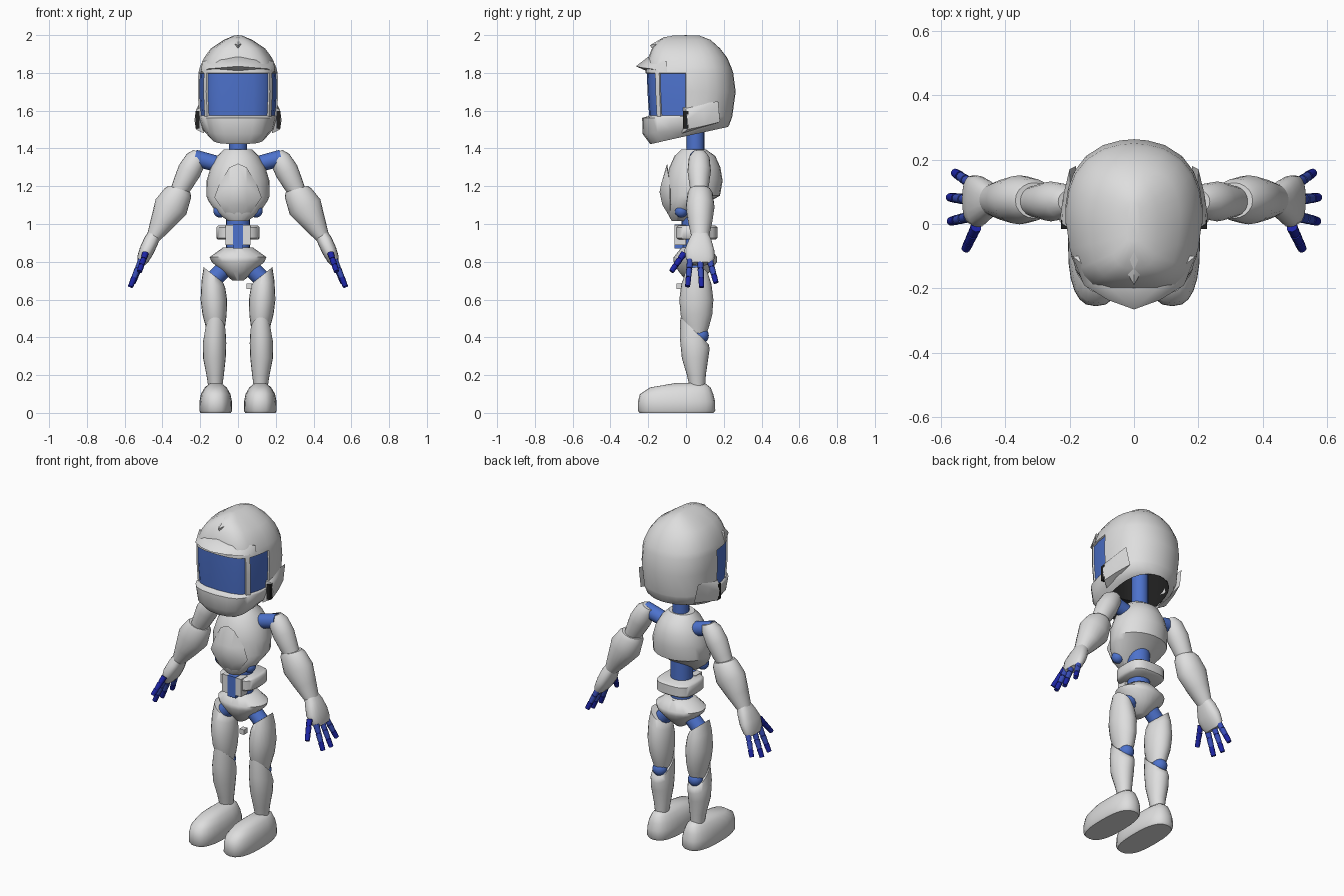
import bpy, bmesh, math
from mathutils import Vector

if "Cube" in bpy.data.objects:
    bpy.data.objects.remove(bpy.data.objects["Cube"])


def mat(name, rgb):
    m = bpy.data.materials.new(name)
    m.diffuse_color = (*rgb, 1)
    m.use_nodes = True
    m.node_tree.nodes["Principled BSDF"].inputs["Base Color"].default_value = m.diffuse_color
    return m


GREY = mat("light grey shell", (0.73, 0.73, 0.73))
BLUE = mat("blue joint", (0.075, 0.17, 0.61))
NAVY = mat("navy finger", (0.012, 0.018, 0.38))
MID = mat("mid blue finger", (0.04, 0.075, 0.48))
DARK = mat("dark lining", (0.015, 0.015, 0.015))


def finish(name, bm, mats, mirror=False, angle=40, recalc=True):
    if recalc:
        bmesh.ops.recalc_face_normals(bm, faces=bm.faces[:])
    me = bpy.data.meshes.new(name)
    bm.to_mesh(me)
    bm.free()
    for m in mats:
        me.materials.append(m)
    for p in me.polygons:
        p.use_smooth = True
    me.set_sharp_from_angle(angle=math.radians(angle))
    ob = bpy.data.objects.new(name, me)
    bpy.context.collection.objects.link(ob)
    if mirror:
        mod = ob.modifiers.new("mirror", 'MIRROR')
        mod.use_mirror_merge = False
    return ob


def bridge(bm, rings):
    """Quads between successive closed rings; returns rows of faces."""
    n = len(rings[0])
    return [[bm.faces.new((a[i], a[(i + 1) % n], b[(i + 1) % n], b[i])) for i in range(n)]
            for a, b in zip(rings, rings[1:])]


def loft(name, rings, m, mirror=False, n=20, p=2.0, angle=50):
    """Rings are (z, cx, cy, rx, ry, tilt along x, tilt along y)."""
    bm = bmesh.new()
    rows = []
    for r in rings:
        z, cx, cy, rx, ry, sx, sy = (tuple(r) + (0, 0))[:7]
        row = []
        for i in range(n):
            c, s = math.cos(2 * math.pi * i / n), math.sin(2 * math.pi * i / n)
            dx = rx * math.copysign(abs(c) ** (2 / p), c)
            dy = ry * math.copysign(abs(s) ** (2 / p), s)
            row.append(bm.verts.new((cx + dx, cy + dy, z + sx * dx + sy * dy)))
        rows.append(row)
    bridge(bm, rows)
    bm.faces.new(rows[0])
    bm.faces.new(rows[-1])
    return finish(name, bm, [m], mirror, angle)


def hull(name, pts, m, mirror=False, both=False, angle=40):
    """Convex solid; both=True also adds the points reflected in x."""
    bm = bmesh.new()
    for x, y, z in pts:
        bm.verts.new((x, y, z))
        if both and x:
            bm.verts.new((-x, y, z))
    bmesh.ops.convex_hull(bm, input=bm.verts[:])
    bmesh.ops.delete(bm, geom=[v for v in bm.verts if not v.link_faces], context='VERTS')
    return finish(name, bm, [m], mirror, angle)


def box(name, lo, hi, m, mirror=False):
    return hull(name, [(x, y, z) for x in (lo[0], hi[0]) for y in (lo[1], hi[1])
                       for z in (lo[2], hi[2])], m, mirror)


def rods(name, segs, m, mirror=True, n=12):
    """Capped tapered cylinders (start, end, r1, r2) in one object."""
    bm = bmesh.new()
    for a, b, r1, r2 in segs:
        a, b = Vector(a), Vector(b)
        q = (b - a).to_track_quat('Z', 'Y')
        rows = [[bm.verts.new(c + q @ Vector((r * math.cos(2 * math.pi * i / n),
                                              r * math.sin(2 * math.pi * i / n), 0)))
                 for i in range(n)] for c, r in ((a, r1), (b, r2))]
        bridge(bm, rows)
        bm.faces.new(rows[0])
        bm.faces.new(rows[1])
    return finish(name, bm, [m], mirror)


def ball(name, c, r, m):
    bm = bmesh.new()
    bmesh.ops.create_uvsphere(bm, u_segments=16, v_segments=10, radius=r)
    bmesh.ops.translate(bm, verts=bm.verts[:], vec=c)
    return finish(name, bm, [m], True)


# Helmet: open shell from a half outline scaled per height (z, width, front, back, tilt)
HALF = [(0, -1), (.4, -.97), (.66, -.89), (.79, -.76), (.86, -.66), (.95, -.35), (1, 0), (1, .2),
        (.96, .42), (.87, .62), (.7, .8), (.45, .93), (.2, .985), (0, 1)]
OUTLINE = HALF + [(-x, y) for x, y in HALF[-2:0:-1]]
SHELL = [(1.998, .02, .07, .07, 0), (1.975, .075, .14, .13, 0), (1.93, .143, .18, .18, 0),
         (1.88, .18, .2, .218, 0), (1.83, .202, .215, .24, 0), (1.80, .21, .215, .25, 0),
         (1.70, .213, .212, .263, 0), (1.57, .206, .203, .245, 0), (1.562, .206, .232, .243, 0),
         (1.50, .188, .23, .228, .1), (1.465, .15, .19, .222, .22)]


def shell(scales):
    bm = bmesh.new()
    rings = [[bm.verts.new((x * w * k, y * k * (f if y < 0 else b),
                            z - (1 - k) * .2 * (z > 1.8) + t * y * (f if y < 0 else b)))
              for x, y in OUTLINE] for (z, w, f, b, t), k in zip(SHELL, scales)]
    rows = bridge(bm, rings)
    bm.faces.new(rings[0])
    bmesh.ops.recalc_face_normals(bm, faces=bm.faces[:])
    return bm, rows


bm, rows = shell([1] * 11)
n = len(OUTLINE)
# Visor: front pane and two side panes, sunk into the shell
for cols in ((0, 1, 2, n - 1, n - 2, n - 3), (4, 5), (n - 5, n - 6)):
    pane = [rows[r][c] for r in (5, 6) for c in cols]
    bmesh.ops.inset_region(bm, faces=pane, thickness=.004, depth=-.008, use_even_offset=True)
    for f in pane:
        f.material_index = 1
finish("helmet", bm, [GREY, BLUE], recalc=False)
# Dark lining, facing inward
bm, rows = shell([.9] * 9 + [.93, .985])
bmesh.ops.reverse_faces(bm, faces=bm.faces[:])
finish("helmet_lining", bm, [DARK], recalc=False)

hull("helmet_brow", [(.19, -.1, 1.86), (.195, -.1, 1.805), (.155, -.19, 1.822), (.08, -.236, 1.828),
                     (0, -.265, 1.835), (0, -.2, 1.885), (0, -.2, 1.806), (.1, -.175, 1.882)],
     GREY, both=True, angle=60)
hull("helmet_crest", [(0, -.19, 1.947), (.05, -.1, 1.965), (0, -.165, 1.9), (0, -.116, 1.99),
                      (0, 0, 2.0), (0, .1, 1.985), (.03, 0, 1.985)], GREY, both=True, angle=60)
hull("helmet_ear", [(.19, -.02, 1.62), (.18, -.02, 1.48), (.222, 0, 1.605), (.231, .008, 1.55),
                    (.222, .008, 1.5), (.2, .17, 1.65), (.18, .18, 1.54), (.219, .09, 1.61),
                    (.205, .1, 1.52)], GREY, mirror=True, angle=60)
box("ear_slot", (.203, -.016, 1.505), (.226, .012, 1.597), DARK, mirror=True)

# Neck, chest and breastplate
rods("neck", [((0, .05, 1.36), (0, .05, 1.6), .047, .047)], BLUE, mirror=False, n=20)
loft("chest", [(1.395, 0, .04, .075, .065), (1.36, 0, .047, .11, .108), (1.30, 0, .047, .145, .135),
               (1.23, 0, .042, .166, .152), (1.15, 0, .038, .168, .142), (1.125, 0, .015, .158, .12),
               (1.06, 0, -.025, .115, .075), (1.015, 0, -.04, .05, .035)], GREY, n=24, angle=35)
hull("breastplate", [(0, -.1, 1.32), (.045, -.1, 1.3), (.1, -.085, 1.21), (.045, -.132, 1.21),
                     (.125, -.085, 1.14), (0, -.14, 1.17), (.05, -.125, 1.1), (.07, -.085, 1.06),
                     (0, -.07, 1.015)], GREY, both=True, angle=30)
ball("rib_joint", (.095, -.025, 1.07), .036, BLUE)

# Waist: spine, ring and front blocks
rods("spine", [((0, .04, .83), (0, .04, 1.15), .063, .063)], BLUE, mirror=False, n=20)
loft("waist_ring", [(.917, 0, .055, .105, .1), (.927, 0, .055, .115, .113),
                    (.982, 0, .055, .115, .113), (.992, 0, .055, .105, .1)], GREY, p=3.2, n=28)
box("waist_block", (.026, -.062, .888), (.065, .0, .995), GREY, mirror=True)
box("waist_strip", (-.027, -.062, .87), (.027, .0, .997), BLUE)

# Pelvis and hips
loft("pelvis", [(.875, 0, .05, .08, .075), (.825, 0, .05, .15, .115), (.80, 0, .05, .14, .115),
                (.75, 0, .045, .085, .085), (.70, 0, .04, .03, .04)], GREY, n=20)
rods("hip_joint", [((.05, .05, .785), (.135, .05, .70), .046, .046)], BLUE)
box("hip_clip", (.045, -.05, .655), (.075, -.015, .685), GREY)

# Arms
rods("shoulder_joint", [((.08, .06, 1.31), (.23, .06, 1.35), .042, .044)], BLUE)
loft("upper_arm", [(1.378, .2, .07, .035, .035, .4), (1.35, .22, .07, .052, .055, .4),
                   (1.28, .258, .07, .056, .062, .5), (1.21, .293, .07, .048, .052, .5),
                   (1.165, .317, .07, .04, .045, .5)], GREY, True)
ball("elbow", (.308, .07, 1.185), .044, BLUE)
loft("forearm", [(1.185, .31, .073, .058, .055, .3), (1.165, .318, .075, .07, .066, .35),
                 (1.09, .355, .075, .081, .076, .5), (1.01, .4, .075, .058, .064, .5),
                 (.925, .45, .075, .032, .045, .5)], GREY, True, angle=40)
loft("hand", [(.95, .44, .075, .03, .042, .45), (.915, .458, .075, .036, .06, .45),
              (.86, .483, .07, .036, .08, .45), (.815, .503, .075, .03, .075, .45),
              (.79, .513, .078, .02, .06, .45)], GREY, True, p=2.4)

# Fingers: three tapering joints each, root to tip; navy thumb and tips
fingers = [((.49, -.01, .845), (.523, -.08, .745)), ((.512, .022, .81), (.57, .008, .665)),
           ((.512, .075, .81), (.573, .083, .66)), ((.505, .125, .81), (.557, .16, .685))]
navy, mid = [], []
for k, (a, b) in enumerate(fingers):
    a, b = Vector(a), Vector(b)
    for i in range(3):
        seg = (a.lerp(b, i / 3), a.lerp(b, (i + .9) / 3), .0175 - .001 * i, .0155 - .001 * i)
        (mid if k and i < 2 else navy).append(seg)
    navy.append((a, a.lerp(b, .95), .012, .012))
rods("finger_tips_and_thumb", navy, NAVY, n=10)
rods("finger_joints", mid, MID, n=10)

# Legs
loft("thigh", [(.73, .13, .055, .052, .062, .8), (.68, .13, .055, .063, .08, .3),
               (.60, .128, .055, .07, .09), (.52, .124, .055, .064, .084),
               (.46, .12, .055, .052, .068), (.425, .12, .052, .044, .055, 0, -.2)], GREY, True)
ball("knee", (.12, .078, .41), .043, BLUE)
loft("shin", [(.435, .12, .045, .054, .075, 0, -.95), (.37, .124, .046, .062, .079, 0, -.4),
              (.29, .125, .048, .06, .07), (.2, .121, .055, .046, .05),
              (.13, .12, .06, .036, .04)], GREY, True)
loft("foot", [(0, .118, -.05, .08, .196), (.012, .118, -.05, .087, .205), (.06, .118, -.05, .086, .204),
              (.1, .118, -.05, .078, .194), (.135, .118, -.03, .058, .16),
              (.157, .118, .02, .03, .08)], GREY, True, n=24, p=2.6)
